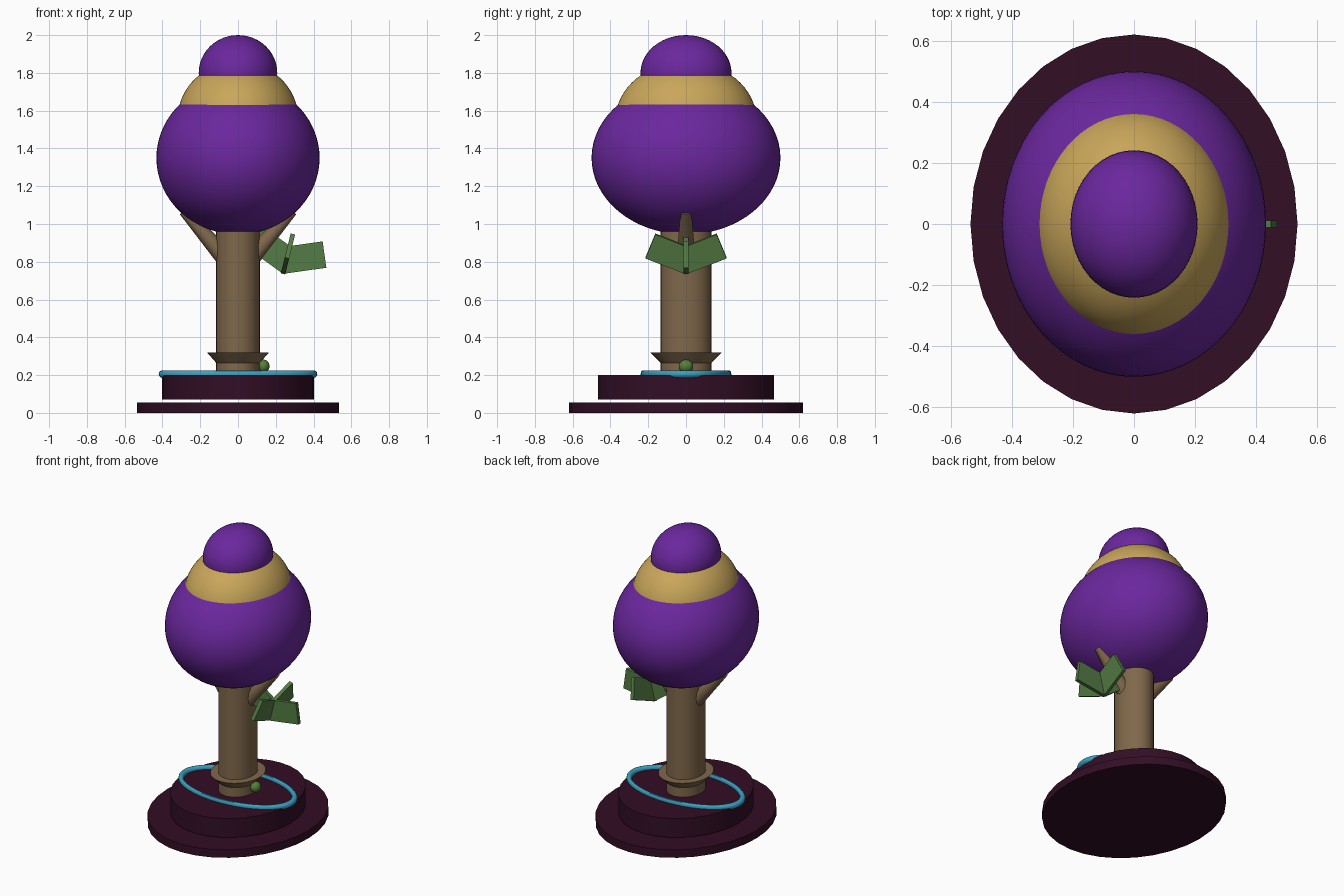
import bpy, math
from mathutils import Vector, Matrix

if "Cube" in bpy.data.objects:
    bpy.data.objects.remove(bpy.data.objects["Cube"])


def material(name, rgb):
    """Flat colour given as sRGB 0-255."""
    lin = [((c / 255 + 0.055) / 1.055) ** 2.4 if c > 10 else c / 255 / 12.92 for c in rgb]
    m = bpy.data.materials.new(name)
    m.diffuse_color = (*lin, 1)
    m.use_nodes = True
    m.node_tree.nodes["Principled BSDF"].inputs["Base Color"].default_value = m.diffuse_color
    return m


PURPLE = material("purple", (107, 39, 158))
GOLD = material("gold", (201, 166, 90))
PLUM = material("dark plum", (50, 14, 37))
BROWN = material("brown", (128, 104, 75))
BLUE = material("blue", (60, 160, 192))
LEAF = material("leaf green", (84, 124, 68))
BUD = material("bud green", (86, 128, 58))


def finish(name, mat, smooth=True):
    ob = bpy.context.object
    ob.name = name
    ob.data.materials.append(mat)
    bpy.ops.object.transform_apply(location=True, rotation=True, scale=True)
    if smooth:
        bpy.ops.object.shade_smooth_by_angle(angle=math.radians(35))
    return ob


def ball(name, mat, loc, size, seg=48):
    bpy.ops.mesh.primitive_uv_sphere_add(segments=seg, ring_count=seg // 2, radius=1, location=loc)
    bpy.context.object.scale = size
    return finish(name, mat)


def column(name, mat, z0, z1, r0, r1, sides=32):
    """Upright oval column; r0 and r1 are the y radii, x is squeezed."""
    bpy.ops.mesh.primitive_cone_add(vertices=sides, radius1=r0, radius2=r1,
                                    depth=z1 - z0, location=(0, 0, (z0 + z1) / 2))
    bpy.context.object.scale = (0.863, 1, 1)
    return finish(name, mat)


# Stepped base
column("base_plate", PLUM, 0, 0.055, 0.62, 0.62)
column("upper_base", PLUM, 0.07, 0.20, 0.465, 0.465)

# Oval ring lying on the base
bpy.ops.mesh.primitive_torus_add(major_radius=0.40, minor_radius=0.02, major_segments=64,
                                 minor_segments=12, location=(0, 0, 0.205))
bpy.context.object.scale = (1, 0.572, 1)
finish("base_ring", BLUE)

# Trunk and flared collar
column("trunk", BROWN, 0.20, 1.05, 0.134, 0.134)
column("trunk_collar", BROWN, 0.265, 0.32, 0.134, 0.19)

# Crown of stacked ellipsoids
ball("crown_lower", PURPLE, (0, 0, 1.35), (0.432, 0.50, 0.405), 64)
ball("crown_band", GOLD, (0, 0, 1.555), (0.32, 0.372, 0.304), 64)
ball("crown_top", PURPLE, (0, 0, 1.80), (0.208, 0.241, 0.20))

# Tapered branches on both sides
for side, label in ((-1, "left"), (1, "right")):
    a, b = Vector((side * 0.05, 0, 0.80)), Vector((side * 0.287, 0, 1.07))
    bpy.ops.mesh.primitive_cone_add(vertices=12, radius1=0.052, radius2=0.028,
                                    depth=(b - a).length, location=(a + b) / 2)
    bpy.context.object.rotation_euler = (b - a).to_track_quat('Z', 'Y').to_euler()
    finish(label + "_branch", BROWN)

# Tuft of four crossed leaf plates, leaning outward from the trunk
LEN, HIGH, THICK = 0.232, 0.141, 0.024
for i in range(4):
    bpy.ops.mesh.primitive_cube_add(size=1)
    ob = bpy.context.object
    ob.matrix_world = (Matrix.Translation((0.238, 0, 0.736))
                       @ Matrix.Rotation(math.radians(14), 4, 'Y')
                       @ Matrix.Rotation(math.radians(90 * i), 4, 'Z')
                       @ Matrix.Rotation(math.radians(-22), 4, 'Y')
                       @ Matrix.Translation((LEN / 2, 0, HIGH / 2))
                       @ Matrix.Diagonal((LEN, THICK, HIGH, 1)))
    finish(f"leaf_{i + 1}", LEAF, smooth=False)

# Small bud at the foot of the trunk
ball("bud", BUD, (0.135, 0, 0.247), (0.032, 0.038, 0.035), 24)
